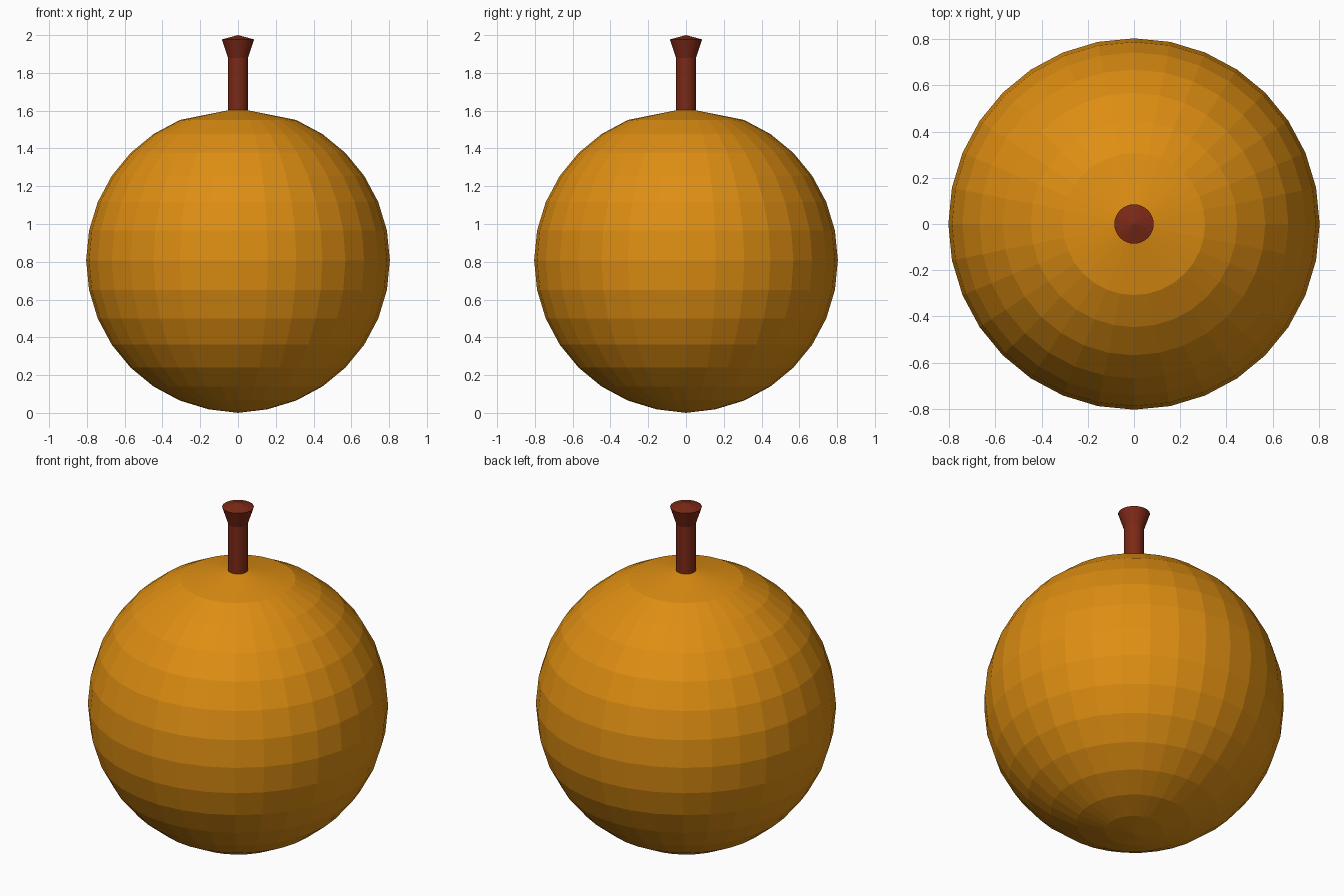
import bpy, bmesh
from math import sin, cos, pi, radians

if "Cube" in bpy.data.objects:
    bpy.data.objects.remove(bpy.data.objects["Cube"])

SEG = 32          # sides around the fruit and stem
R, CZ = 0.804, 0.808


def material(name, color):
    m = bpy.data.materials.new(name)
    m.diffuse_color = color
    m.use_nodes = True
    m.node_tree.nodes["Principled BSDF"].inputs["Base Color"].default_value = m.diffuse_color
    return m


def lathe(name, profile, mat):
    """Revolve a list of (radius, z) points, bottom to top; radius 0 makes a pole."""
    bm = bmesh.new()
    rings = []
    for r, z in profile:
        n = SEG if r > 0 else 1
        rings.append([bm.verts.new((r * cos(2 * pi * i / SEG), r * sin(2 * pi * i / SEG), z))
                      for i in range(n)])
    for a, b in zip(rings, rings[1:]):
        for i in range(SEG):
            j = (i + 1) % SEG
            if len(a) == 1:
                bm.faces.new((a[0], b[j], b[i]))
            elif len(b) == 1:
                bm.faces.new((a[i], a[j], b[0]))
            else:
                bm.faces.new((a[i], a[j], b[j], b[i]))
    bmesh.ops.recalc_face_normals(bm, faces=bm.faces)
    me = bpy.data.meshes.new(name)
    bm.to_mesh(me)
    bm.free()
    me.materials.append(mat)
    ob = bpy.data.objects.new(name, me)
    bpy.context.collection.objects.link(ob)
    return ob


# Fruit body: sphere rings, with a shallow cone replacing the top cap
body = [(0, CZ - R - 0.004)]
for k in range(-7, 7):
    a = radians(11.25 * k)
    body.append((R * cos(a), CZ + R * sin(a)))
body.append((0, 1.612))
lathe("fruit_body", body, material("orange_skin", (0.73, 0.27, 0.006, 1)))

# Stem: straight stalk flaring to a low pointed top
stem = [(0, 1.603), (0.053, 1.603), (0.053, 1.88), (0.085, 1.977), (0, 2.0)]
lathe("stem", stem, material("brown_stem", (0.2, 0.022, 0.008, 1)))
